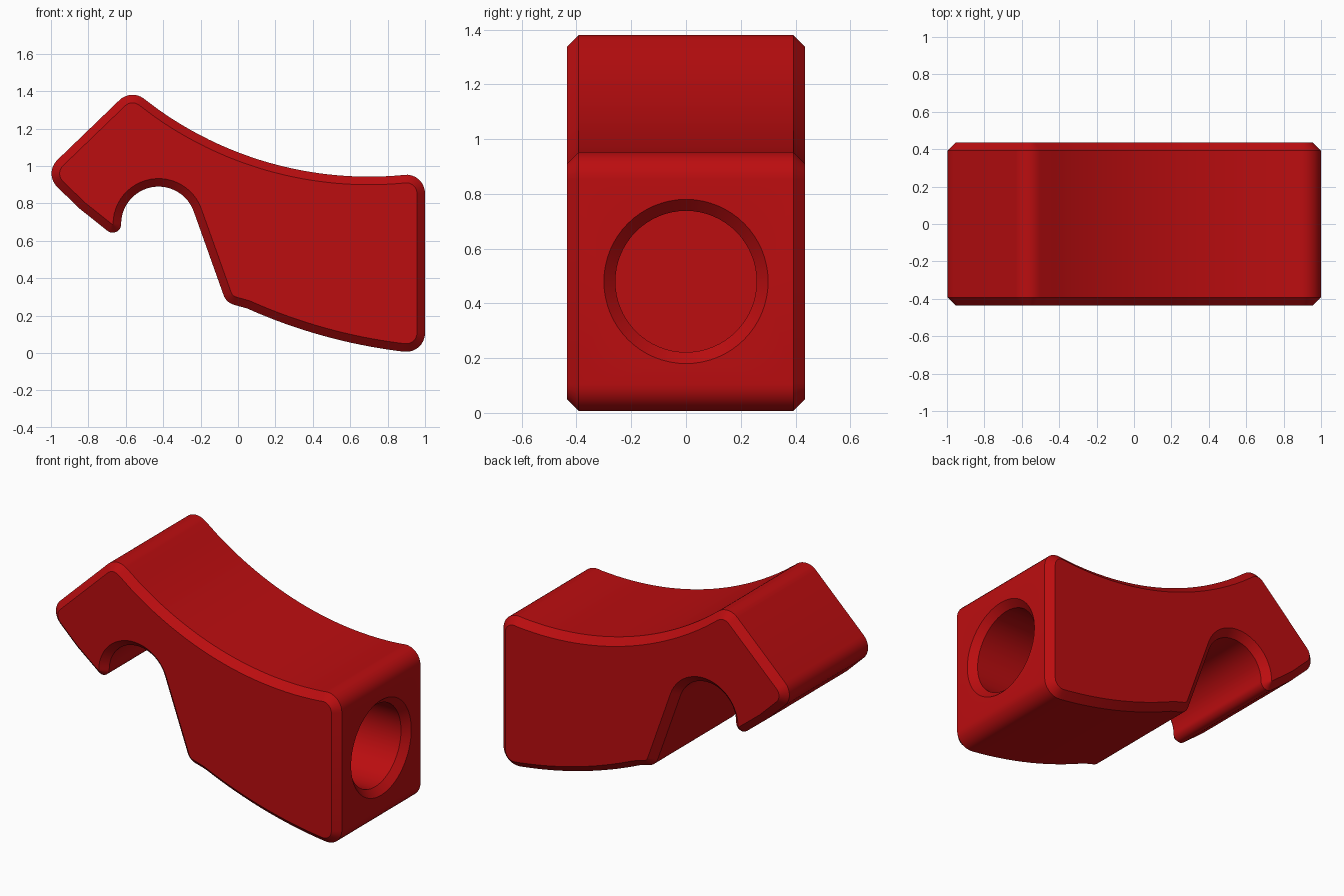
import bpy, bmesh, math
from mathutils import Vector

if "Cube" in bpy.data.objects:
    bpy.data.objects.remove(bpy.data.objects["Cube"])

HALF_WIDTH, CHAMFER = 0.435, 0.043
HOLE_Z, HOLE_R, HOLE_RIM_R, HOLE_END_X = 0.48, 0.258, 0.30, 0.30


def arc_z(x, cx, cz, r):
    """Height of the lower half of a circle at x."""
    return cz - math.sqrt(r * r - (x - cx) ** 2)


def round_corners(points, steps=8):
    """Replace each (x, z, radius) corner by a tangent arc."""
    out = []
    for i, (x, z, r) in enumerate(points):
        p = Vector((x, z))
        if r == 0:
            out.append(p)
            continue
        a = (Vector(points[i - 1][:2]) - p).normalized()
        b = (Vector(points[(i + 1) % len(points)][:2]) - p).normalized()
        half = a.angle(b) / 2
        centre = p + (a + b).normalized() * r / math.sin(half)
        start = p + a * r / math.tan(half) - centre
        end = p + b * r / math.tan(half) - centre
        for k in range(steps + 1):
            t = k / steps
            total = math.pi - 2 * half
            out.append(centre + (start * math.sin((1 - t) * total)
                                 + end * math.sin(t * total)) / math.sin(total))
    return out


def inset(points, d):
    """Offset a clockwise outline inward by d."""
    out = []
    n = len(points)
    for i, p in enumerate(points):
        a = (p - points[i - 1]).normalized()
        b = (points[(i + 1) % n] - p).normalized()
        na, nb = Vector((a.y, -a.x)), Vector((b.y, -b.x))
        m = (na + nb).normalized()
        out.append(p + m * d / m.dot(na))
    return out


def skin(name, rings, material):
    """Join rings of 3D points with quads and cap both ends."""
    bm = bmesh.new()
    loops = [[bm.verts.new(p) for p in ring] for ring in rings]
    n = len(loops[0])
    for a, b in zip(loops, loops[1:]):
        for i in range(n):
            j = (i + 1) % n
            bm.faces.new((a[i], a[j], b[j], b[i]))
    bm.faces.new(loops[0])
    bm.faces.new(loops[-1])
    bmesh.ops.recalc_face_normals(bm, faces=bm.faces)
    mesh = bpy.data.meshes.new(name)
    bm.to_mesh(mesh)
    bm.free()
    mesh.materials.append(material)
    obj = bpy.data.objects.new(name, mesh)
    bpy.context.collection.objects.link(obj)
    return obj


red = bpy.data.materials.new("red")
red.diffuse_color = (0.5, 0.004, 0.005, 1)
red.use_nodes = True
red.node_tree.nodes["Principled BSDF"].inputs["Base Color"].default_value = red.diffuse_color

# Side outline, clockwise: hooked end, saddle top, square end, curved belly, slot
outline = [(-1.041, 0.96, 0.10), (-0.572, 1.412, 0.10)]
for i in range(25):
    x = -0.42 + 1.28 * i / 24
    outline.append((x, arc_z(x, 0.70, 2.888, 1.945), 0))
outline += [(1.0, 0.967, 0.10), (1.0, -0.006, 0.10)]
for i in range(17):
    x = 0.86 - 0.81 * i / 16
    outline.append((x, arc_z(x, 1.23, 2.887, 2.90), 0))
outline.append((-0.063, 0.27, 0.08))
for i in range(25):
    a = math.radians(19.4 + 160.6 * i / 24)
    outline.append((-0.425 + 0.2 * math.cos(a), 0.69 + 0.2 * math.sin(a), 0))
outline += [(-0.625, 0.595, 0.045), (-0.848, 0.773, 0)]

# Body: extruded outline with chamfered sides
full = round_corners(outline)
small = inset(full, CHAMFER)
low = HALF_WIDTH - CHAMFER
body = skin("clamp_body", [[(p.x, y, p.y) for p in ring] for ring, y in
            ((small, -HALF_WIDTH), (full, -low), (full, low), (small, HALF_WIDTH))], red)

# Blind round hole with a chamfered rim in the square end
rim = HOLE_RIM_R - HOLE_R
steps = [(1.0 + rim, HOLE_RIM_R + rim), (1.0 - rim, HOLE_R), (HOLE_END_X, HOLE_R)]
cutter = skin("hole_cutter", [[(x, r * math.cos(math.tau * i / 64),
              HOLE_Z + r * math.sin(math.tau * i / 64)) for i in range(64)]
              for x, r in steps], red)
cutter.hide_render = True

bpy.context.view_layer.objects.active = body
body.select_set(True)
cut = body.modifiers.new("hole", 'BOOLEAN')
cut.object = cutter
cut.operation = 'DIFFERENCE'
cut.solver = 'EXACT'
bpy.ops.object.modifier_apply(modifier=cut.name)
bpy.data.objects.remove(cutter)

bpy.ops.object.shade_smooth_by_angle(angle=math.radians(30))
